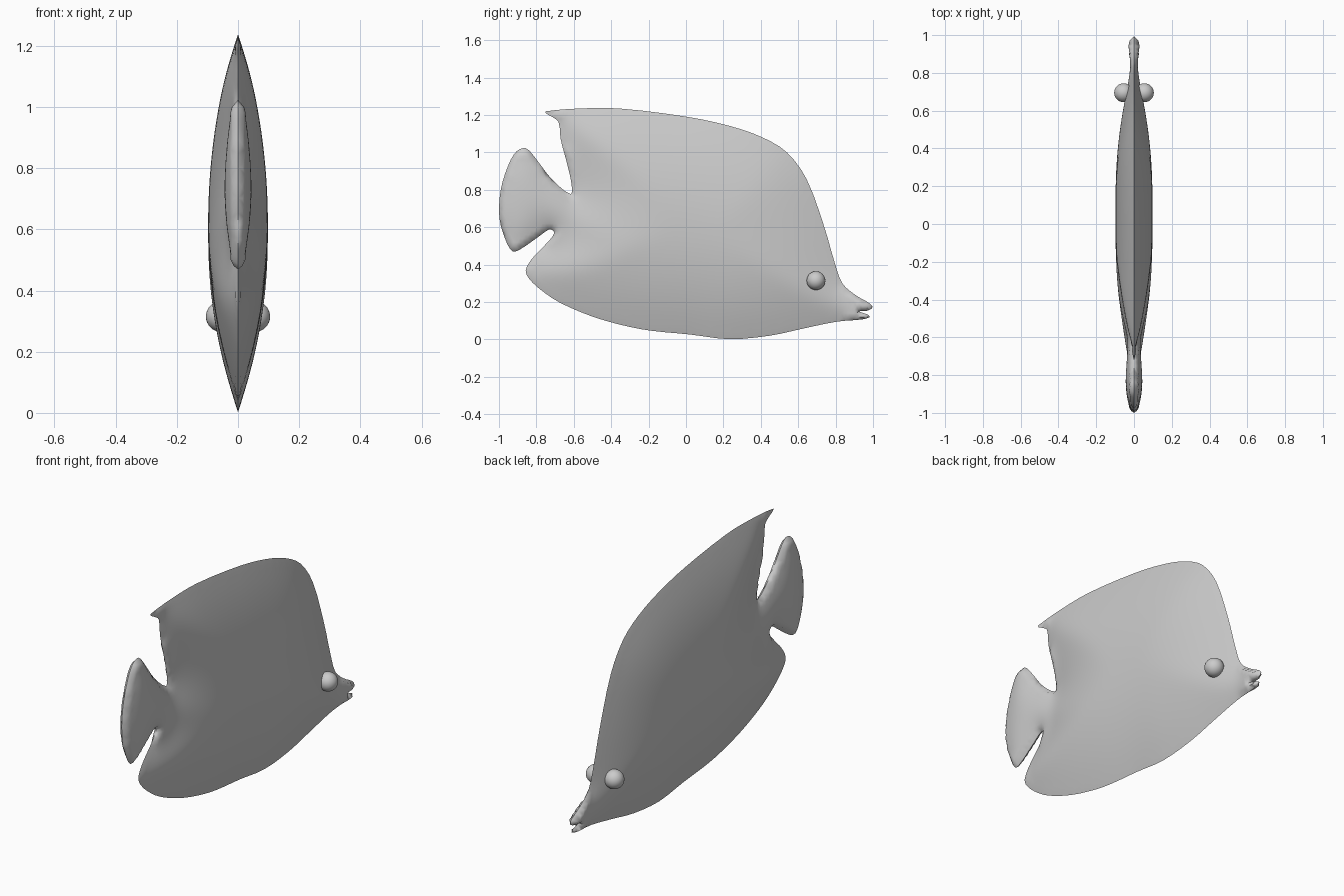
import bpy, bmesh, math
from mathutils import Vector
from mathutils.geometry import delaunay_2d_cdt

if "Cube" in bpy.data.objects:
    bpy.data.objects.remove(bpy.data.objects["Cube"])

# Side silhouette (y, z), starting at the dorsal fin tip and running to the head
OUTLINE = [(-.75, 1.22), (-.57, 1.235), (-.355, 1.235), (.01, 1.19), (.24, 1.14), (.41, 1.08),
           (.54, 1.0), (.645, .857), (.74, .6), (.793, .418), (.836, .30), (.91, .235),
           (.975, .198), (.998, .173), (.97, .154), (.925, .15), (.97, .134), (.983, .12),
           (.938, .107), (.81, .096), (.633, .06), (.446, .02), (.23, .002), (.02, .027),
           (-.195, .048), (-.355, .08), (-.515, .128), (-.676, .198), (-.78, .268),
           (-.84, .327), (-.857, .37), (-.825, .43), (-.756, .503), (-.713, .552),
           (-.706, .576), (-.73, .589), (-.793, .546), (-.89, .48), (-.927, .471),
           (-.964, .53), (-.998, .653), (-.99, .803), (-.948, .937), (-.905, 1.007),
           (-.857, 1.023), (-.809, .975), (-.718, .857), (-.617, .777), (-.612, .83),
           (-.638, .948), (-.67, 1.07), (-.681, 1.162), (-.713, 1.189), (-.747, 1.208)]


def refine(pts, sub=3):
    """Closed centripetal-like smoothing of the outline."""
    out, n = [], len(pts)
    P = [Vector(p) for p in pts]
    for i in range(n):
        a, b, c, d = P[i - 1], P[i], P[(i + 1) % n], P[(i + 2) % n]
        L = (c - b).length
        m0 = (c - a) * (L / ((c - b).length + (b - a).length))
        m1 = (d - b) * (L / ((d - c).length + (c - b).length))
        for k in range(sub):
            t = k / sub
            out.append(b * (2*t**3 - 3*t*t + 1) + m0 * (t**3 - 2*t*t + t)
                       + c * (3*t*t - 2*t**3) + m1 * (t**3 - t*t))
    return out


def smoothstep(a, b, v):
    t = min(max((v - a) / (b - a), 0), 1)
    return t * t * (3 - 2 * t)


rim = refine(OUTLINE)
segs = [(p.x, p.y, q.x - p.x, q.y - p.y) for p, q in zip(rim, rim[1:] + rim[:1])]


def edge_distance(y, z):
    best = 9.0
    for ay, az, dy, dz in segs:
        py, pz = y - ay, z - az
        t = min(max((py * dy + pz * dz) / (dy * dy + dz * dz), 0), 1)
        best = min(best, (py - t * dy) ** 2 + (pz - t * dz) ** 2)
    return math.sqrt(best)


def inside(y, z):
    hit = False
    for ay, az, dy, dz in segs:
        if (az > z) != (az + dz > z) and y < ay + (z - az) / dz * dy:
            hit = not hit
    return hit


def dome(d, r):
    return math.sqrt(max(0, 1 - (1 - min(d / r, 1)) ** 2))


def half_width(y, z, d):
    lens = .098 * (1 - (1 - min(d / .56, 1)) ** 2)
    # Rounder section on the tail fin and on the lips
    tail = smoothstep(-.5, -.68, y) * smoothstep(.44, .56, z + .35 * max(0, -.75 - y)) \
        * smoothstep(1.10, .98, z)
    snout = smoothstep(.78, .92, y)
    return max(lens, tail * .046 * dome(d, .18), snout * .03 * dome(d, .045))


# Fill the silhouette with an even grid
STEP = .02
pts = list(rim)
for i in range(-50, 51):
    for j in range(0, 63):
        y, z = i * STEP + (j % 2) * STEP / 2, j * STEP
        if inside(y, z) and edge_distance(y, z) > .007:
            pts.append(Vector((y, z)))
flat, _, tris, *_ = delaunay_2d_cdt(pts, [], [list(range(len(rim)))], 1, 1e-6)

dist = [edge_distance(p.x, p.y) for p in flat]
width = [0 if d < 1e-4 else half_width(p.x, p.y, d) for p, d in zip(flat, dist)]

# Relax the thickness so the two sides are smooth
near = [set() for _ in flat]
for t in tris:
    for k in range(3):
        near[t[k]].update((t[k - 1], t[k - 2]))
for _ in range(12):
    width = [w if d < 1e-4 or not nb or d < .03 else .4 * w + .6 * sum(width[k] for k in nb) / len(nb)
             for w, d, nb in zip(width, dist, near)]

# Body and fins: both sides share the rim
verts = [(w, p.x, p.y) for w, p in zip(width, flat)]
other = list(range(len(verts)))
for i in range(len(flat)):
    if dist[i] >= 1e-4:
        other[i] = len(verts)
        verts.append((-width[i], flat[i].x, flat[i].y))
faces = [list(t) for t in tris]
faces += [[other[k] for k in reversed(t)] for t in tris if any(other[k] != k for k in t)]
mesh = bpy.data.meshes.new("fish_body")
mesh.from_pydata(verts, [], faces)
mesh.update()
body = bpy.data.objects.new("fish_body", mesh)
bpy.context.collection.objects.link(body)
bpy.ops.object.select_all(action='DESELECT')
body.select_set(True)
bpy.context.view_layer.objects.active = body
bpy.ops.object.shade_smooth_by_angle(angle=math.radians(60))

# Eyes
for side, label in ((1, "right"), (-1, "left")):
    bpy.ops.mesh.primitive_uv_sphere_add(segments=32, ring_count=16, radius=.05,
                                         location=(side * .055, .695, .315))
    eye = bpy.context.object
    eye.name = label + "_eye"
    bpy.ops.object.shade_smooth()
